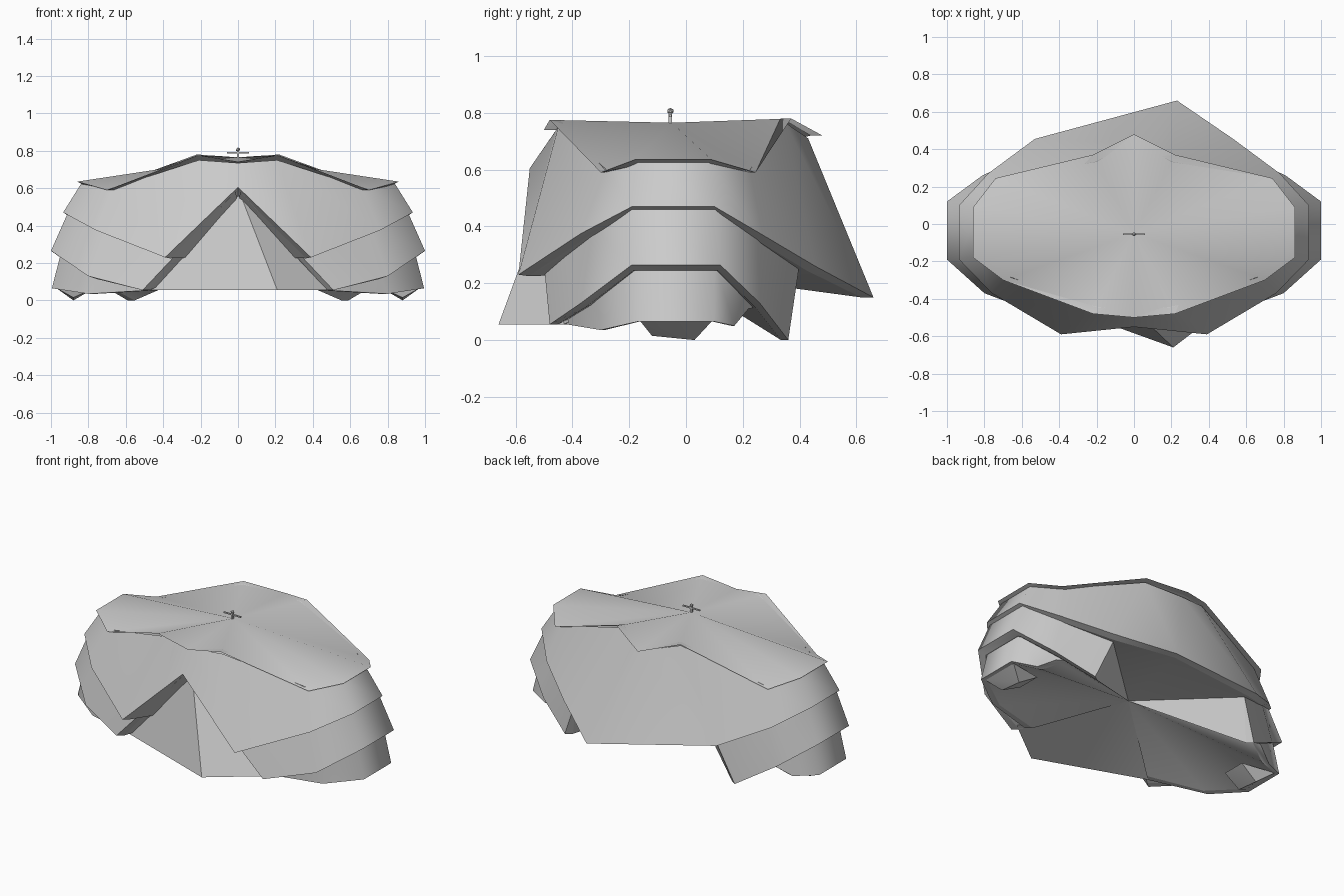
import bpy, bmesh, math
from mathutils import Vector

if "Cube" in bpy.data.objects:
    bpy.data.objects.remove(bpy.data.objects["Cube"])

grey = bpy.data.materials.new("plain grey")
grey.diffuse_color = (0.6, 0.6, 0.6, 1)
grey.use_nodes = True
grey.node_tree.nodes["Principled BSDF"].inputs["Base Color"].default_value = grey.diffuse_color
HUB = Vector((0, -0.05, 0.24))


def finish(name, bm, angle=30, sharp=()):
    bmesh.ops.recalc_face_normals(bm, faces=bm.faces)
    if sharp:
        bmesh.ops.split_edges(bm, edges=list(sharp))
    me = bpy.data.meshes.new(name)
    bm.to_mesh(me)
    bm.free()
    me.materials.append(grey)
    ob = bpy.data.objects.new(name, me)
    bpy.context.collection.objects.link(ob)
    bpy.ops.object.select_all(action='DESELECT')
    bpy.context.view_layer.objects.active = ob
    ob.select_set(True)
    bpy.ops.object.shade_smooth_by_angle(angle=math.radians(angle))
    return ob


def flip(points):
    return [(-p[0], *p[1:]) for p in points]


def around(half):
    """Right half, front to back, joined to its mirror image as one ring."""
    return half + [p for p in flip(half)[::-1] if abs(p[0]) > 0.001]


def shell(name, upper, lower, hub, closed, apex=None, ledge=0.045):
    """Outer band, narrow underside lip and an underside fanning to the hub.
    Each lower point holds x, y, z and the drop of the lip below it."""
    bm = bmesh.new()
    rim, lip = [], []
    for x, y, z, drop in lower:
        d = Vector((hub.x - x, hub.y - y, 0)).normalized() * ledge
        rim.append(bm.verts.new((x, y, z)))
        lip.append(bm.verts.new((x + d.x, y + d.y, z - drop)))
    n = len(lower)
    top = [bm.verts.new(apex)] * n if apex else [bm.verts.new(p) for p in upper]
    c = bm.verts.new(hub)
    for i in range(n if closed else n - 1):
        j = (i + 1) % n
        if apex:
            bm.faces.new((top[0], rim[i], rim[j]))
        else:
            bm.faces.new((top[i], rim[i], rim[j], top[j]))
        bm.faces.new((rim[i], lip[i], lip[j], rim[j]))
        bm.faces.new((lip[i], c, lip[j]))
    if not closed:
        for k in (0, n - 1):
            bm.faces.new((top[k], rim[k], lip[k]))
            bm.faces.new((top[k], lip[k], c))
    rims, lips = set(rim), set(lip)
    sharp = [e for e in bm.edges
             if set(e.verts) <= rims or set(e.verts) <= lips]
    if not closed:
        sharp += [e for k in (0, n - 1) for e in top[k].link_edges
                  if e.other_vert(top[k]) in (rim[k], lip[k])]
    return finish(name, bm, 65, sharp)


# Top cap
cap = [(0, -0.50, 0.74, 0), (0.22, -0.48, 0.775, 0), (0.70, -0.30, 0.59, 0),
       (0.86, -0.18, 0.635, 0.02), (0.86, 0.09, 0.635, 0.02),
       (0.74, 0.245, 0.59, 0), (0.22, 0.37, 0.78, 0), (0, 0.48, 0.72, 0)]
shell("top_cap", None, around(cap), Vector((0, -0.05, 0.6)), True,
      apex=(0, -0.05, 0.765), ledge=0.04)

# Upper skirt with the raised front opening and an off-centre back point
up = [(0, -0.46, 0.735), (0.21, -0.45, 0.75), (0.67, -0.28, 0.60),
      (0.835, -0.17, 0.63), (0.835, 0.08, 0.63), (0.70, 0.225, 0.60),
      (0.21, 0.35, 0.765), (0, 0.43, 0.71)]
low = [(0, -0.55, 0.605, 0.02), (0.39, -0.59, 0.23, 0.005),
       (0.76, -0.37, 0.375, 0.015), (0.935, -0.19, 0.47, 0.02),
       (0.935, 0.10, 0.47, 0.02), (0.78, 0.27, 0.37, 0.02),
       (0.53, 0.455, 0.26, 0.015)]
shell("upper_skirt", around(up), low + [(0.23, 0.66, 0.15, 0)]
      + flip(low[1:])[::-1], HUB, True)

# Paired side lobes below the skirt
mid_up = [(0.01, -0.53, 0.585), (0.70, -0.33, 0.40), (0.90, -0.19, 0.49),
          (0.90, 0.10, 0.49), (0.73, 0.25, 0.40), (0.48, 0.40, 0.27)]
mid_low = [(0.51, -0.48, 0.055, 0), (0.80, -0.37, 0.13, 0.015),
           (1.0, -0.19, 0.265, 0.02), (1.0, 0.12, 0.265, 0.02),
           (0.81, 0.26, 0.13, 0.015), (0.59, 0.36, 0.0, 0)]
base_up = [(0.50, -0.42, 0.12), (0.74, -0.32, 0.18), (0.94, -0.17, 0.28),
           (0.94, 0.10, 0.28), (0.76, 0.21, 0.18), (0.62, 0.28, 0.12)]
base_low = [(0.46, -0.42, 0.055, 0), (0.80, -0.30, 0.035, 0),
            (0.995, -0.17, 0.065, 0), (0.995, 0.10, 0.065, 0),
            (0.86, 0.17, 0.05, 0), (0.76, 0.22, 0.11, 0)]
foot = [(0.97, -0.16, 0.065), (0.97, 0.09, 0.065), (0.88, 0.03, 0.0),
        (0.88, -0.12, 0.015), (0.76, -0.10, 0.07), (0.76, 0.05, 0.07)]
for side, f in (("right", list), ("left", flip)):
    shell(side + "_middle_lobe", f(mid_up), f(mid_low), HUB, False)
    shell(side + "_lower_lobe", f(base_up), f(base_low), HUB, False)
    bm = bmesh.new()
    for p in f(foot):
        bm.verts.new(p)
    bmesh.ops.convex_hull(bm, input=bm.verts)
    finish(side + "_foot", bm)

# Front panel filling the opening
bm = bmesh.new()
top, tip, r, l, c = [bm.verts.new(p) for p in (
    (0, -0.46, 0.60), (0.21, -0.66, 0.055), (0.51, -0.43, 0.055),
    (-0.51, -0.40, 0.055), HUB)]
for f in ((top, l, tip), (top, tip, r), (c, tip, l), (c, r, tip),
          (top, c, l), (top, r, c)):
    bm.faces.new(f)
finish("front_panel", bm, 20)

# Small finial: post, cross arm and knob
bm = bmesh.new()
for pos, size in (((0, -0.055, 0.78), (0.012, 0.012, 0.04)),
                  ((0, -0.055, 0.79), (0.12, 0.008, 0.008))):
    g = bmesh.ops.create_cube(bm, size=1)
    bmesh.ops.scale(bm, vec=size, verts=g["verts"])
    bmesh.ops.translate(bm, vec=pos, verts=g["verts"])
g = bmesh.ops.create_icosphere(bm, subdivisions=1, radius=0.012)
bmesh.ops.translate(bm, vec=(0, -0.055, 0.806), verts=g["verts"])
finish("finial", bm)
